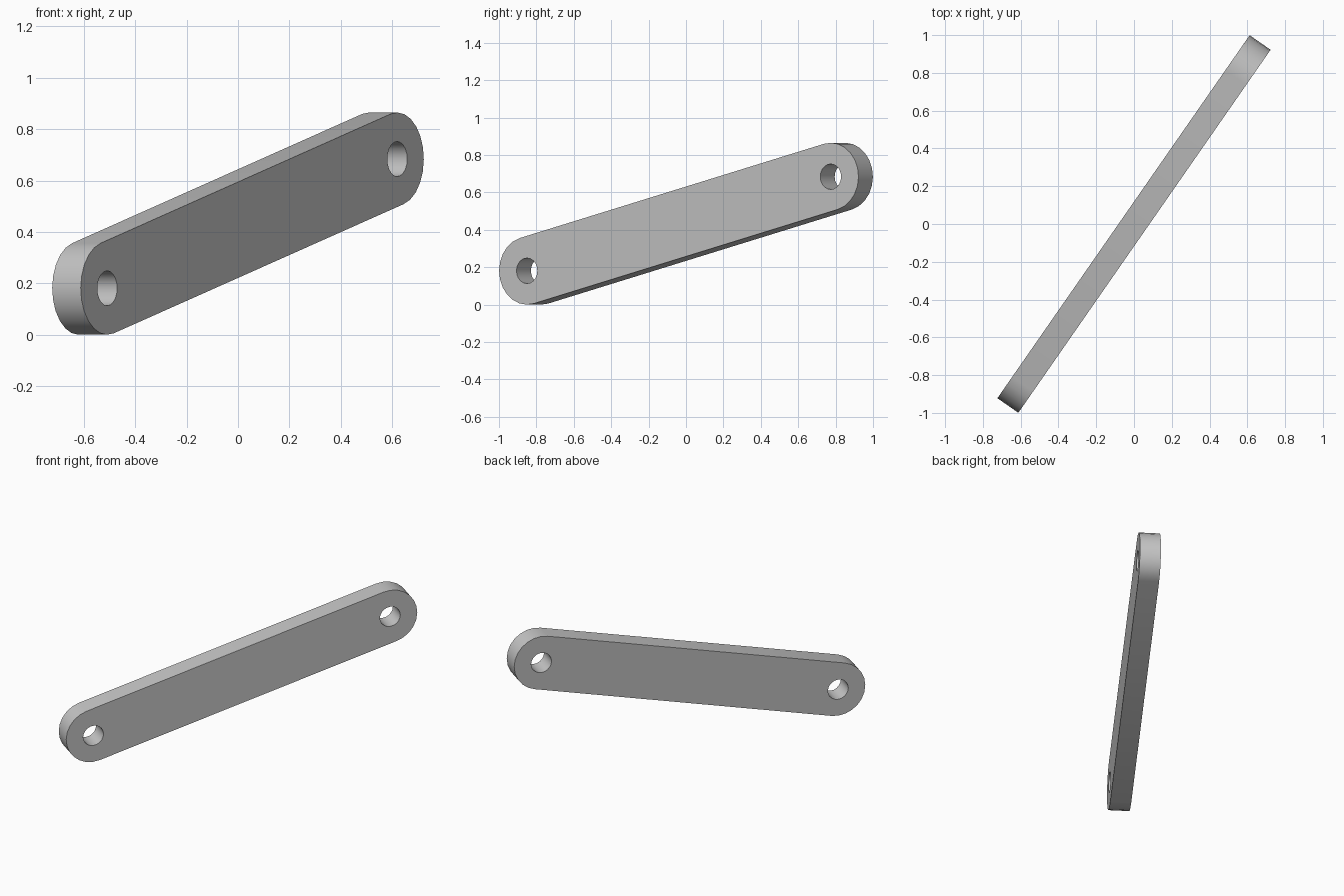
import bpy, bmesh
from math import atan2, cos, sin, pi, radians

if "Cube" in bpy.data.objects:
    bpy.data.objects.remove(bpy.data.objects["Cube"], do_unlink=True)

REACH = 0.989        # horizontal distance from the middle to each hole
LOW, HIGH = 0.181, 0.684
RADIUS, HOLE, THICK = 0.181, 0.068, 0.135
tilt = atan2(HIGH - LOW, 2 * REACH)
ends = [(REACH, HIGH, tilt), (-REACH, LOW, tilt + pi)]

grey = bpy.data.materials.new("plain grey")
grey.use_nodes = True
colour = (0.55, 0.55, 0.55, 1)
grey.diffuse_color = colour
grey.node_tree.nodes["Principled BSDF"].inputs["Base Color"].default_value = colour


def arc(x, z, radius, start, sweep, steps, closed):
    count = steps if closed else steps + 1
    return [(x + radius * cos(start + sweep * i / steps),
             -THICK / 2,
             z + radius * sin(start + sweep * i / steps)) for i in range(count)]


def add_loop(bm, points):
    verts = [bm.verts.new(p) for p in points]
    return [bm.edges.new((verts[i - 1], verts[i])) for i in range(len(verts))]


bm = bmesh.new()

# Rounded outline and the two pin holes
outline = []
for x, z, direction in ends:
    outline += arc(x, z, RADIUS, direction - pi / 2, pi, 12, False)
edges = add_loop(bm, outline)
for x, z, direction in ends:
    edges += add_loop(bm, arc(x, z, HOLE, 0, 2 * pi, 20, True))

# Fill the flat side and give it thickness
bmesh.ops.triangle_fill(bm, use_beauty=True, edges=edges, normal=(0, -1, 0))
result = bmesh.ops.extrude_face_region(bm, geom=bm.faces[:], use_keep_orig=True)
moved = [g for g in result["geom"] if isinstance(g, bmesh.types.BMVert)]
bmesh.ops.translate(bm, verts=moved, vec=(0, THICK, 0))
bmesh.ops.recalc_face_normals(bm, faces=bm.faces[:])

mesh = bpy.data.meshes.new("link_bar")
bm.to_mesh(mesh)
bm.free()
mesh.materials.append(grey)

# Place the bar diagonally
bar = bpy.data.objects.new("link_bar", mesh)
bar.rotation_euler.z = radians(55.2)
bpy.context.collection.objects.link(bar)
bpy.ops.object.select_all(action="DESELECT")
bar.select_set(True)
bpy.context.view_layer.objects.active = bar
bpy.ops.object.shade_smooth_by_angle(angle=radians(35))
